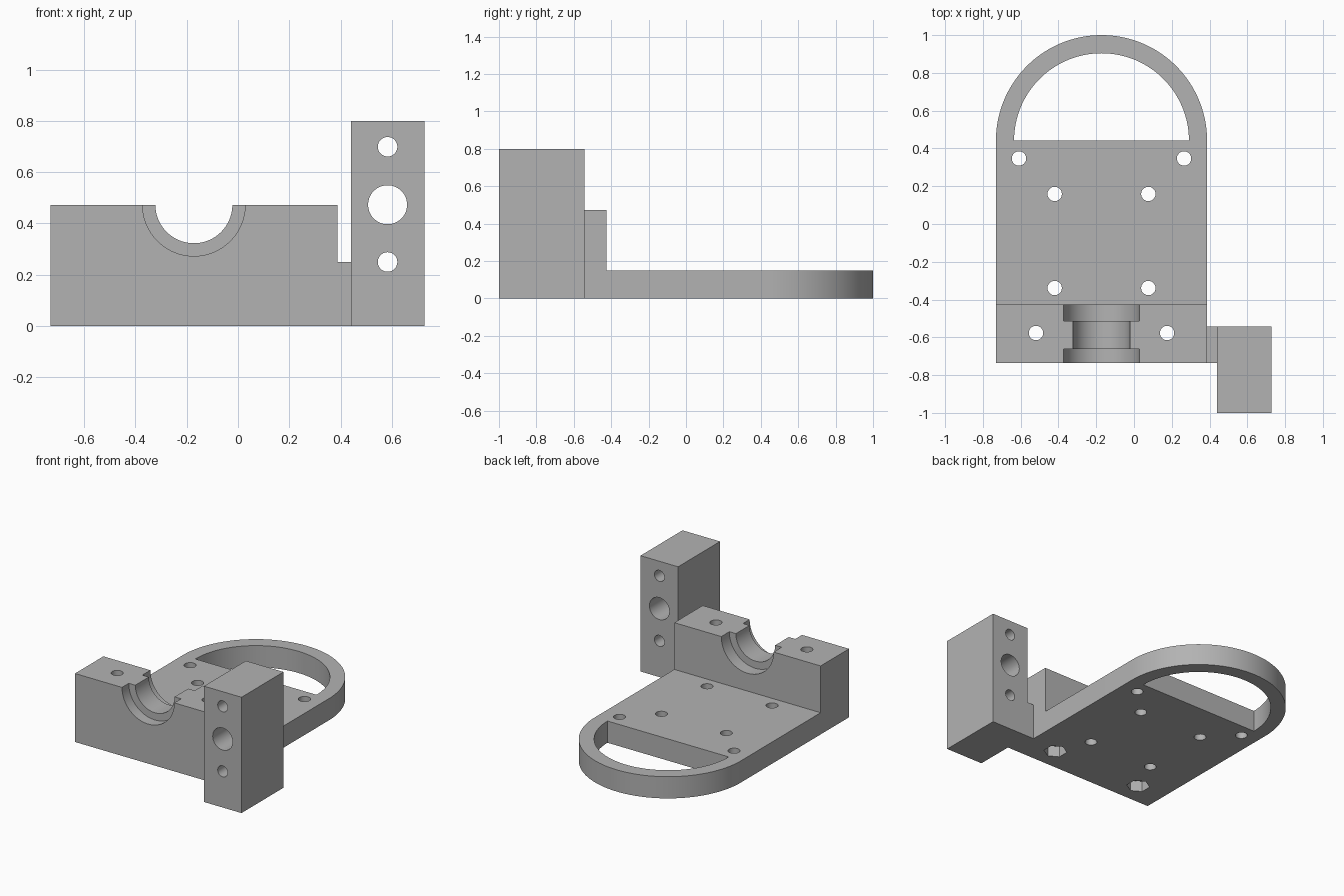
import bpy, bmesh
from math import sin, cos, pi, radians
from mathutils import Matrix

cube = bpy.data.objects.get("Cube")
if cube:
    bpy.data.objects.remove(cube)

grey = bpy.data.materials.new("plain grey")
grey.use_nodes = True
COLOUR = (0.45, 0.45, 0.45, 1)
grey.diffuse_color = COLOUR
grey.node_tree.nodes["Principled BSDF"].inputs["Base Color"].default_value = COLOUR

# Main dimensions
CX, HALF = -0.172, 0.559          # plate centre line and half width
FRONT, STEP, ARC = -0.735, -0.425, 0.441
PLATE, BLOCK, ARM = 0.15, 0.473, 0.8
HOLE = 0.038


def make_object(name, bm):
    bmesh.ops.recalc_face_normals(bm, faces=bm.faces)
    mesh = bpy.data.meshes.new(name)
    bm.to_mesh(mesh)
    bm.free()
    mesh.materials.append(grey)
    obj = bpy.data.objects.new(name, mesh)
    bpy.context.collection.objects.link(obj)
    return obj


def prism(name, outline, z0, z1):
    bm = bmesh.new()
    base = bm.faces.new([bm.verts.new((x, y, z0)) for x, y in outline])
    top = bmesh.ops.extrude_face_region(bm, geom=[base])["geom"]
    verts = [v for v in top if isinstance(v, bmesh.types.BMVert)]
    bmesh.ops.translate(bm, verts=verts, vec=(0, 0, z1 - z0))
    return make_object(name, bm)


def box(name, x0, x1, y0, y1, z1):
    return prism(name, [(x0, y0), (x1, y0), (x1, y1), (x0, y1)], 0, z1)


def arc(radius, steps=72):
    return [(CX + radius * cos(pi * i / steps), ARC + radius * sin(pi * i / steps))
            for i in range(steps + 1)]


def upright(name, x, y, r, z0, z1, sides=48):
    outline = [(x + r * sin(2 * pi * i / sides), y + r * cos(2 * pi * i / sides))
               for i in range(sides)]
    return prism(name, outline, z0, z1)


def lengthwise(name, x, z, r, y0, y1, sides=64):
    bm = bmesh.new()
    place = Matrix.Translation((x, (y0 + y1) / 2, z)) @ Matrix.Rotation(pi / 2, 4, "X")
    bmesh.ops.create_cone(bm, cap_ends=True, segments=sides, radius1=r, radius2=r,
                          depth=y1 - y0, matrix=place)
    return make_object(name, bm)


def combine(target, tool, operation):
    mod = target.modifiers.new(operation, "BOOLEAN")
    mod.operation = operation
    mod.solver = "EXACT"
    mod.object = tool
    bpy.context.view_layer.objects.active = target
    bpy.ops.object.modifier_apply(modifier=mod.name)
    bpy.data.objects.remove(tool)


# Round-ended base plate, with the bearing block, link tab and upright arm joined on
left, right = CX - HALF, CX + HALF
bracket = prism("mounting_bracket", [(left, FRONT), (right, FRONT)] + arc(HALF), 0, PLATE)
combine(bracket, box("bearing_block", left, right, FRONT, STEP, BLOCK), "UNION")
combine(bracket, box("link_tab", 0.3, 0.5, FRONT, -0.542, 0.25), "UNION")
combine(bracket, box("upright_arm", 0.44, 0.727, -1, -0.542, ARM), "UNION")

# Half-round opening that leaves the rear hoop
cutters = [prism("hoop_opening", arc(0.463), -0.1, 0.3)]

# Stepped half-round bearing seat
for r, y0, y1 in [(0.15, -0.8, -0.3), (0.2, -0.8, -0.661), (0.2, -0.513, -0.3)]:
    cutters.append(lengthwise("seat_cutter", CX, BLOCK, r, y0, y1, 96))

# Vertical screw holes in mirrored pairs, and hexagonal nut pockets under the block
for dx, y in [(0.437, 0.347), (0.248, 0.159), (0.248, -0.339), (0.347, -0.577)]:
    for side in (-1, 1):
        cutters.append(upright("screw_hole", CX + side * dx, y, HOLE, -0.1, 0.6))
        if y < STEP:
            cutters.append(upright("nut_pocket", CX + side * dx, y, 0.075, -0.1, 0.075, 6))

# Holes through the upright arm
for z, r in [(0.25, HOLE), (BLOCK, 0.076), (0.699, HOLE)]:
    cutters.append(lengthwise("arm_hole", 0.583, z, r, -1.1, -0.4))

for cutter in cutters:
    combine(bracket, cutter, "DIFFERENCE")

# Smooth the curved walls, keep the machined edges sharp
bpy.ops.object.select_all(action="DESELECT")
bracket.select_set(True)
bpy.context.view_layer.objects.active = bracket
bpy.ops.object.shade_smooth_by_angle(angle=radians(30))
